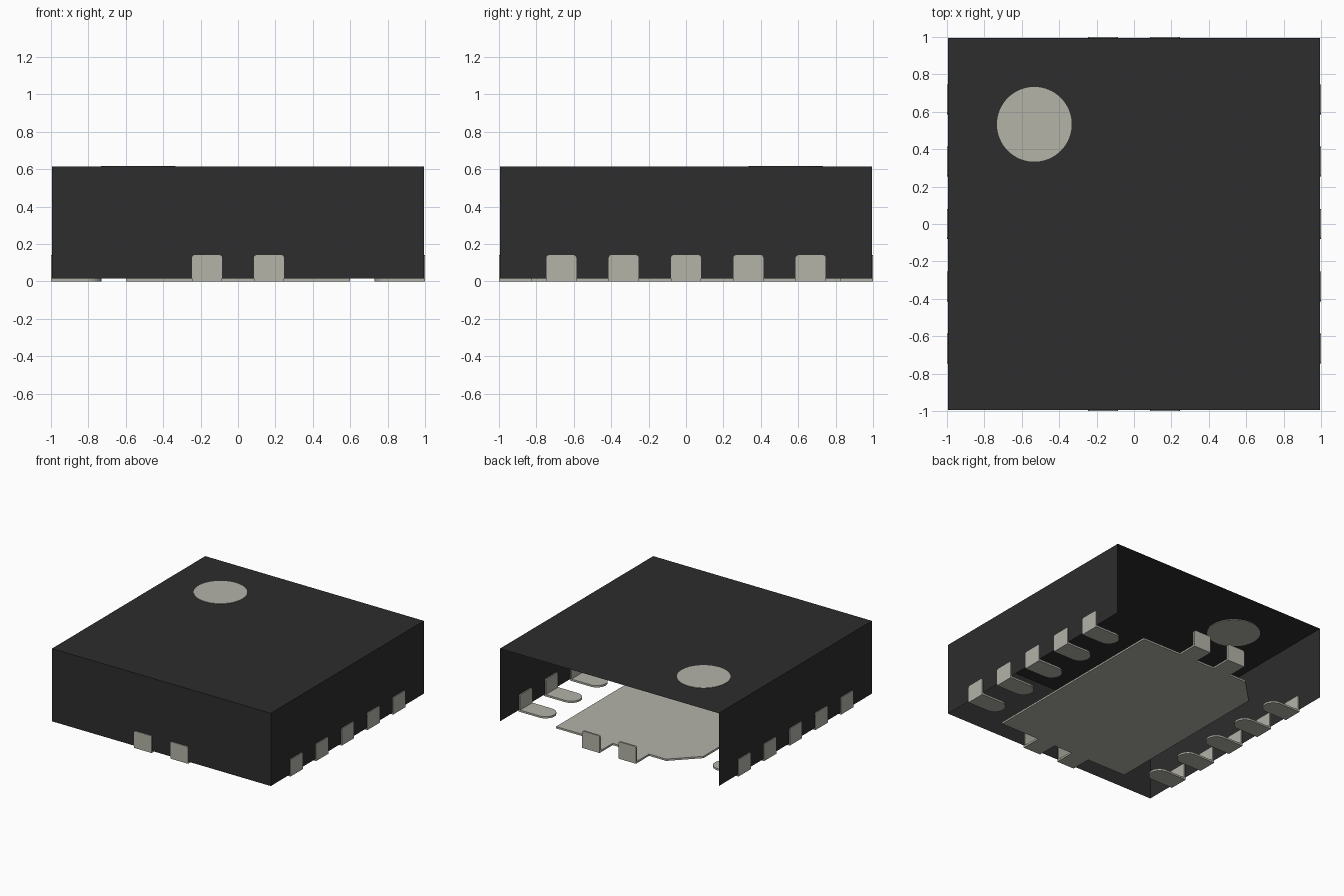
import bpy, bmesh, math
from mathutils import Matrix, Vector

cube = bpy.data.objects.get("Cube")
if cube:
    bpy.data.objects.remove(cube, do_unlink=True)


def material(name, rgb):
    m = bpy.data.materials.new(name)
    m.use_nodes = True
    m.diffuse_color = (*rgb, 1)
    m.node_tree.nodes["Principled BSDF"].inputs["Base Color"].default_value = (*rgb, 1)
    return m


black = material("black plastic", (0.026, 0.026, 0.026))
metal = material("tin metal", (0.451, 0.451, 0.397))

BODY = 0.994              # half width of the body shell
Z0, Z1 = 0.015, 0.613     # bottom and top of the shell
PLATE = 0.015             # thickness of the metal
W = 0.08                  # half width of a lead
LEAD_TOP = 0.14


def add_object(name, bm, mat):
    mesh = bpy.data.meshes.new(name)
    bm.to_mesh(mesh)
    bm.free()
    mesh.materials.append(mat)
    obj = bpy.data.objects.new(name, mesh)
    bpy.context.collection.objects.link(obj)
    return obj


def add_prism(bm, points, push):
    """Extrude a flat outline of 3D points along a vector."""
    face = bm.faces.new([bm.verts.new(p) for p in points])
    out = bmesh.ops.extrude_face_region(bm, geom=[face], use_keep_orig=True)
    moved = [v for v in out["geom"] if isinstance(v, bmesh.types.BMVert)]
    bmesh.ops.translate(bm, verts=moved, vec=Vector(push))
    bmesh.ops.recalc_face_normals(bm, faces=bm.faces)


def add_upright(bm):
    """Vertical end plate of a lead, facing +x, with clipped top corners."""
    c = 0.012
    outline = [(-W, 0), (W, 0), (W, LEAD_TOP - c), (W - c / 3, LEAD_TOP - c / 3), (W - c, LEAD_TOP),
               (c - W, LEAD_TOP), (c / 3 - W, LEAD_TOP - c / 3), (-W, LEAD_TOP - c)]
    add_prism(bm, [(1 - PLATE, y, z) for y, z in outline], (PLATE, 0, 0))


# Body shell: top and three walls, open below and at the back
bm = bmesh.new()
bmesh.ops.create_cube(bm, size=1)
for v in bm.verts:
    v.co = (v.co.x * 2 * BODY, v.co.y * 2 * BODY, Z0 if v.co.z < 0 else Z1)
bm.normal_update()
bmesh.ops.delete(bm, geom=[f for f in bm.faces if f.normal.z < -0.5 or f.normal.y > 0.5],
                 context='FACES_ONLY')
add_object("body_shell", bm, black)

# Round marker disc let into the top
bm = bmesh.new()
bmesh.ops.create_cone(bm, cap_ends=True, segments=64, radius1=0.2, radius2=0.2, depth=0.008,
                      matrix=Matrix.Translation((-0.533, 0.533, 0.612)))
disc = add_object("marker_disc", bm, metal)

# Side leads: round-tipped foot plus upright plate
for side, angle in (("left", 0), ("right", math.pi)):
    for i in range(5):
        bm = bmesh.new()
        tip = [(0.81 + W * math.cos(a), W * math.sin(a), 0)
               for a in (math.pi / 2 + math.pi * k / 16 for k in range(17))]
        add_prism(bm, tip + [(1 - PLATE, -W, 0), (1 - PLATE, W, 0)], (0, 0, PLATE))
        add_upright(bm)
        bm.transform(Matrix.Translation((0, (i - 2) / 3, 0)) @ Matrix.Rotation(angle, 4, 'Z'))
        add_object(f"{side}_lead_{i + 1}", bm, metal)

# Centre pad with one cut corner and two tabs at each end
E = 1 - PLATE
half = [(0.6, 0.83), (0.245, 0.83), (0.245, E), (0.085, E), (0.085, 0.83)]
back = half + [(-x, y) for x, y in reversed(half[1:])] + [(-0.4, 0.83), (-0.6, 0.63)]
front = [(x, -y) for x, y in half]
front = [(-x, y) for x, y in front] + list(reversed(front))
bm = bmesh.new()
add_prism(bm, [(x, y, 0) for x, y in back + front], (0, 0, PLATE))
add_object("centre_pad", bm, metal)

# Upright plates on the tabs
for end, angle in (("front", -math.pi / 2), ("back", math.pi / 2)):
    for side, x in (("left", 0.165), ("right", -0.165)):
        bm = bmesh.new()
        add_upright(bm)
        bm.transform(Matrix.Translation((x, 0, 0)) @ Matrix.Rotation(angle, 4, 'Z'))
        add_object(f"{end}_{side}_tab_plate", bm, metal)
